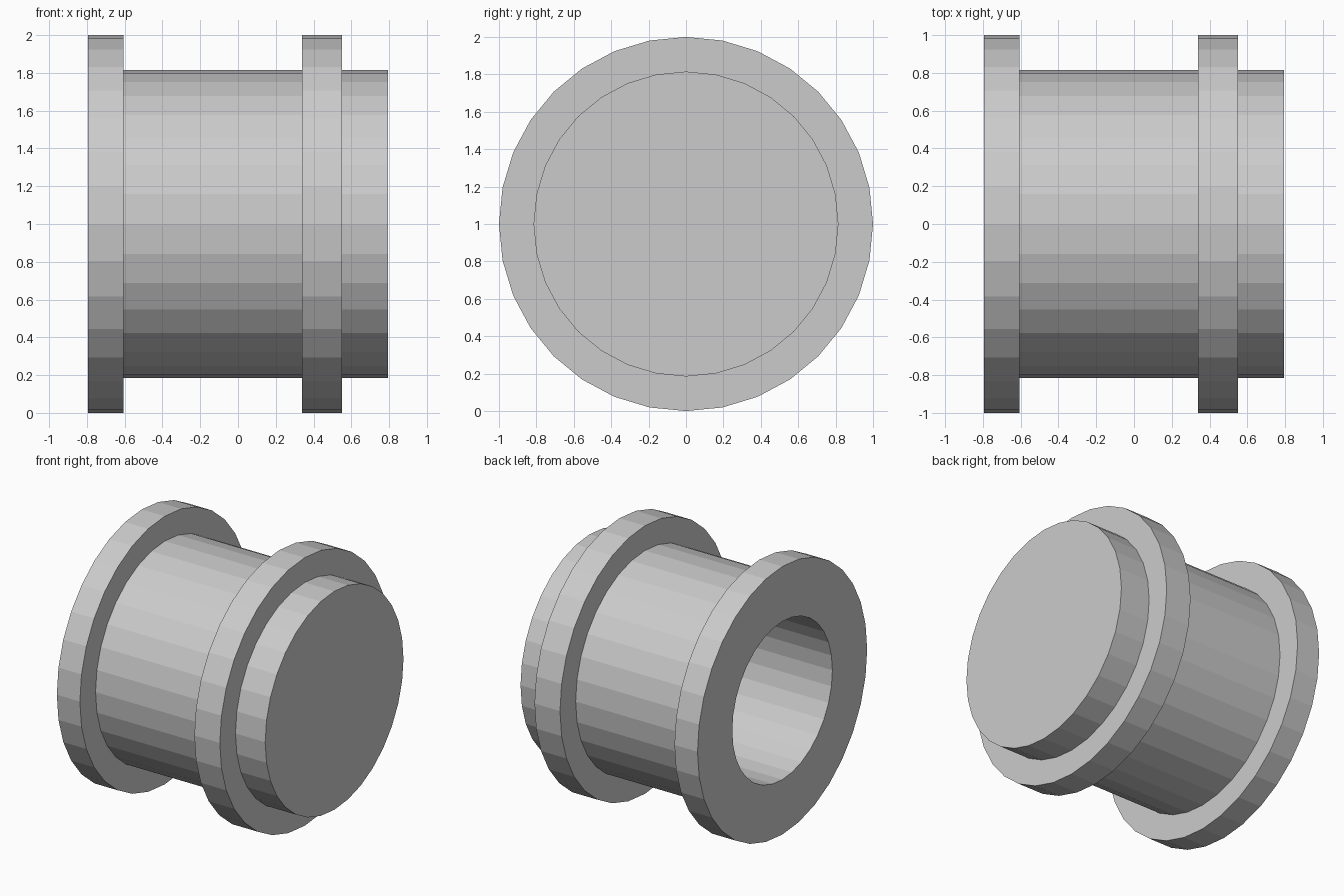
import bpy, bmesh
from math import sin, cos, tau

if "Cube" in bpy.data.objects:
    bpy.data.objects.remove(bpy.data.objects["Cube"])

SIDES = 32
# Half section as (x, radius): blind bore, wide end flange, barrel, second flange, closed nose
PROFILE = [
    (0.55, 0.0), (0.55, 0.59), (-0.795, 0.59),
    (-0.795, 1.0), (-0.605, 1.0), (-0.605, 0.815),
    (0.34, 0.815), (0.34, 1.0), (0.55, 1.0), (0.55, 0.815),
    (0.795, 0.815), (0.795, 0.0),
]


def lathe_x(name, profile, sides, height):
    """Revolve a section around the x axis, closing ends that lie on the axis."""
    bm = bmesh.new()
    rings = []
    for x, r in profile:
        if r == 0:
            continue
        rings.append([bm.verts.new((x, r * cos(tau * i / sides), height + r * sin(tau * i / sides)))
                      for i in range(sides)])
    for a, b in zip(rings, rings[1:]):
        for i in range(sides):
            j = (i + 1) % sides
            bm.faces.new((a[i], a[j], b[j], b[i]))
    if profile[0][1] == 0:
        bm.faces.new(rings[0])
    if profile[-1][1] == 0:
        bm.faces.new(rings[-1])
    bmesh.ops.recalc_face_normals(bm, faces=bm.faces)
    mesh = bpy.data.meshes.new(name)
    bm.to_mesh(mesh)
    bm.free()
    obj = bpy.data.objects.new(name, mesh)
    bpy.context.collection.objects.link(obj)
    return obj


# Flanged sleeve with one closed end
lathe_x("flanged_sleeve", PROFILE, SIDES, 1.0)
